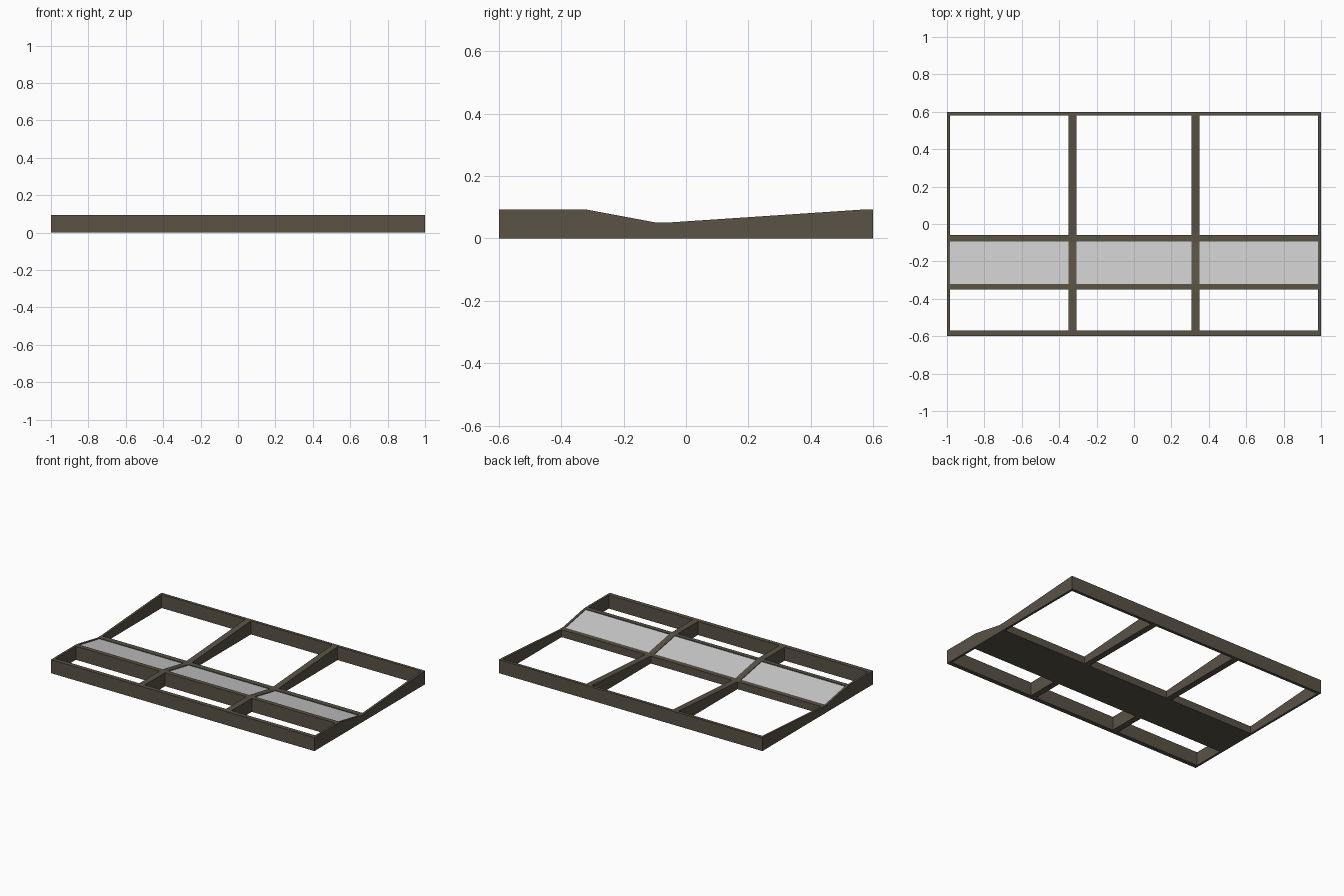
import bpy, bmesh

if "Cube" in bpy.data.objects:
    bpy.data.objects.remove(bpy.data.objects["Cube"])

frame_mat = bpy.data.materials.new("dark_frame")
frame_mat.diffuse_color = (0.10, 0.085, 0.06, 1)
frame_mat.use_nodes = True
frame_mat.node_tree.nodes["Principled BSDF"].inputs["Base Color"].default_value = frame_mat.diffuse_color

TOP, LOW = 0.093, 0.051


def extrude_profile(name, pts, x0, x1, mat=None):
    """Extrude a (y, z) outline along x."""
    bm = bmesh.new()
    face = bm.faces.new([bm.verts.new((x0, y, z)) for y, z in pts])
    new = bmesh.ops.extrude_face_region(bm, geom=[face])["geom"]
    verts = [v for v in new if isinstance(v, bmesh.types.BMVert)]
    bmesh.ops.translate(bm, verts=verts, vec=(x1 - x0, 0, 0))
    bmesh.ops.recalc_face_normals(bm, faces=bm.faces[:])
    mesh = bpy.data.meshes.new(name)
    bm.to_mesh(mesh)
    bm.free()
    obj = bpy.data.objects.new(name, mesh)
    bpy.context.collection.objects.link(obj)
    if mat:
        mesh.materials.append(mat)
    return obj


def bar(name, y0, y1, z1, x0, x1):
    extrude_profile(name, [(y0, 0), (y1, 0), (y1, z1), (y0, z1)], x0, x1, frame_mat)


# Ribs running front to back, sharing the dipped side profile
rib = [(-0.6, 0), (0.6, 0), (0.6, TOP), (0.577, TOP), (-0.053, LOW),
       (-0.098, LOW), (-0.323, TOP), (-0.6, TOP)]
ribs = [(-1, -0.985), (-0.35, -0.308), (0.308, 0.35), (0.985, 1)]
for i, (x0, x1) in enumerate(ribs):
    extrude_profile(f"rib_{i + 1}", rib, x0, x1, frame_mat)

# Parts repeated in each bay between neighbouring ribs
for i in range(3):
    x0, x1 = ribs[i][1], ribs[i + 1][0]
    n = i + 1
    bar(f"front_rail_{n}", -0.6, -0.57, TOP, x0, x1)
    bar(f"ridge_rail_{n}", -0.35, -0.32, TOP, x0, x1)
    bar(f"valley_rail_{n}", -0.094, -0.058, LOW, x0, x1)
    bar(f"back_rail_{n}", 0.58, 0.6, TOP, x0, x1)
    # Floor closing the box under the sloped panel
    bar(f"floor_{n}", -0.32, -0.094, 0.008, x0, x1)
    # Sloped grey panel, slightly below the rib tops
    extrude_profile(f"sloped_panel_{n}",
                    [(-0.32, 0.078), (-0.094, 0.036), (-0.094, 0.046), (-0.32, 0.088)],
                    x0, x1)
